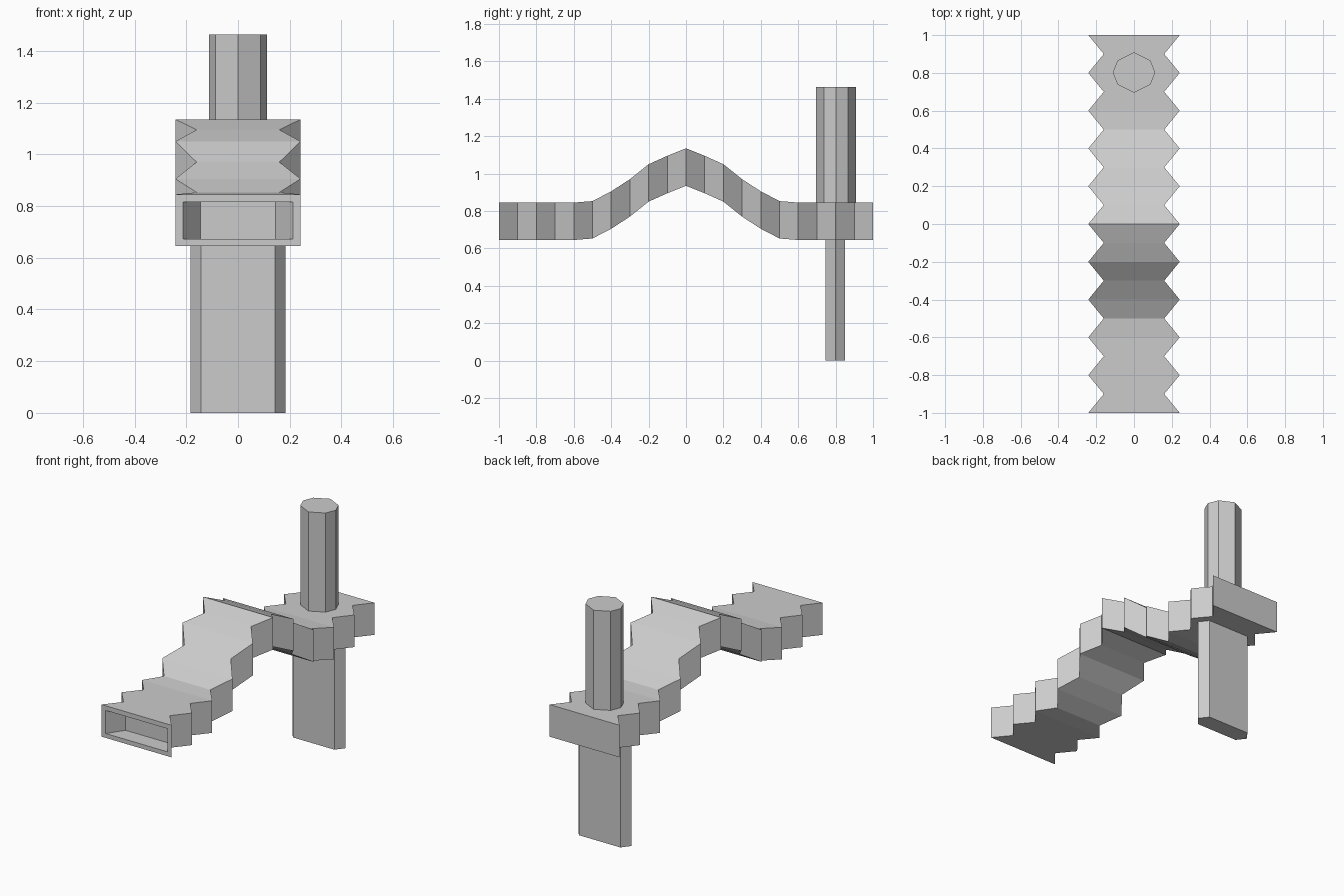
import bpy, bmesh, math

if "Cube" in bpy.data.objects:
    bpy.data.objects.remove(bpy.data.objects["Cube"])


def finish(name, bm):
    bmesh.ops.recalc_face_normals(bm, faces=bm.faces)
    mesh = bpy.data.meshes.new(name)
    bm.to_mesh(mesh)
    bm.free()
    obj = bpy.data.objects.new(name, mesh)
    bpy.context.collection.objects.link(obj)
    return obj


def bridge(bm, a, b):
    n = len(a)
    for i in range(n):
        bm.faces.new((a[i], a[(i + 1) % n], b[(i + 1) % n], b[i]))


def rect_ring(bm, y, half_w, z0, z1):
    return [bm.verts.new((x, y, z)) for x, z in
            ((-half_w, z0), (half_w, z0), (half_w, z1), (-half_w, z1))]


def prism(name, outline, y, z0, z1):
    bm = bmesh.new()
    low, high = ([bm.verts.new((px, y + py, z)) for px, py in outline]
                 for z in (z0, z1))
    bridge(bm, low, high)
    bm.faces.new(low)
    bm.faces.new(high)
    return finish(name, bm)


# Body: zigzag-sided bar arched in the middle; top heights from centre outward
heights = [1.135, 1.095, 1.05, 0.97, 0.905, 0.853] + [0.845] * 5
bm = bmesh.new()
rings = []
for i in range(-10, 11):
    top = heights[abs(i)]
    rings.append(rect_ring(bm, i / 10, 0.16 if i % 2 else 0.242, top - 0.2, top))
for a, b in zip(rings, rings[1:]):
    bridge(bm, a, b)
bm.faces.new(rings[-1])

# Front recess: rim, tapering pocket walls and back wall
rim = rect_ring(bm, -1.0, 0.213, 0.672, 0.816)
pocket = rect_ring(bm, -0.9, 0.145, 0.672, 0.816)
bridge(bm, rings[0], rim)
bridge(bm, rim, pocket)
bm.faces.new(pocket)
finish("arched_body", bm)

# Upright eight-sided post
post = [(0.113, 0), (0.087, 0.064), (0, 0.107), (-0.087, 0.064),
        (-0.113, 0), (-0.087, -0.064), (0, -0.107), (0.087, -0.064)]
prism("upper_post", post, 0.802, 0.84, 1.463)

# Flat six-sided grip below
grip = [(0.184, 0), (0.143, 0.053), (-0.143, 0.053),
        (-0.184, 0), (-0.143, -0.053), (0.143, -0.053)]
prism("lower_grip", grip, 0.798, 0.0, 0.65)
